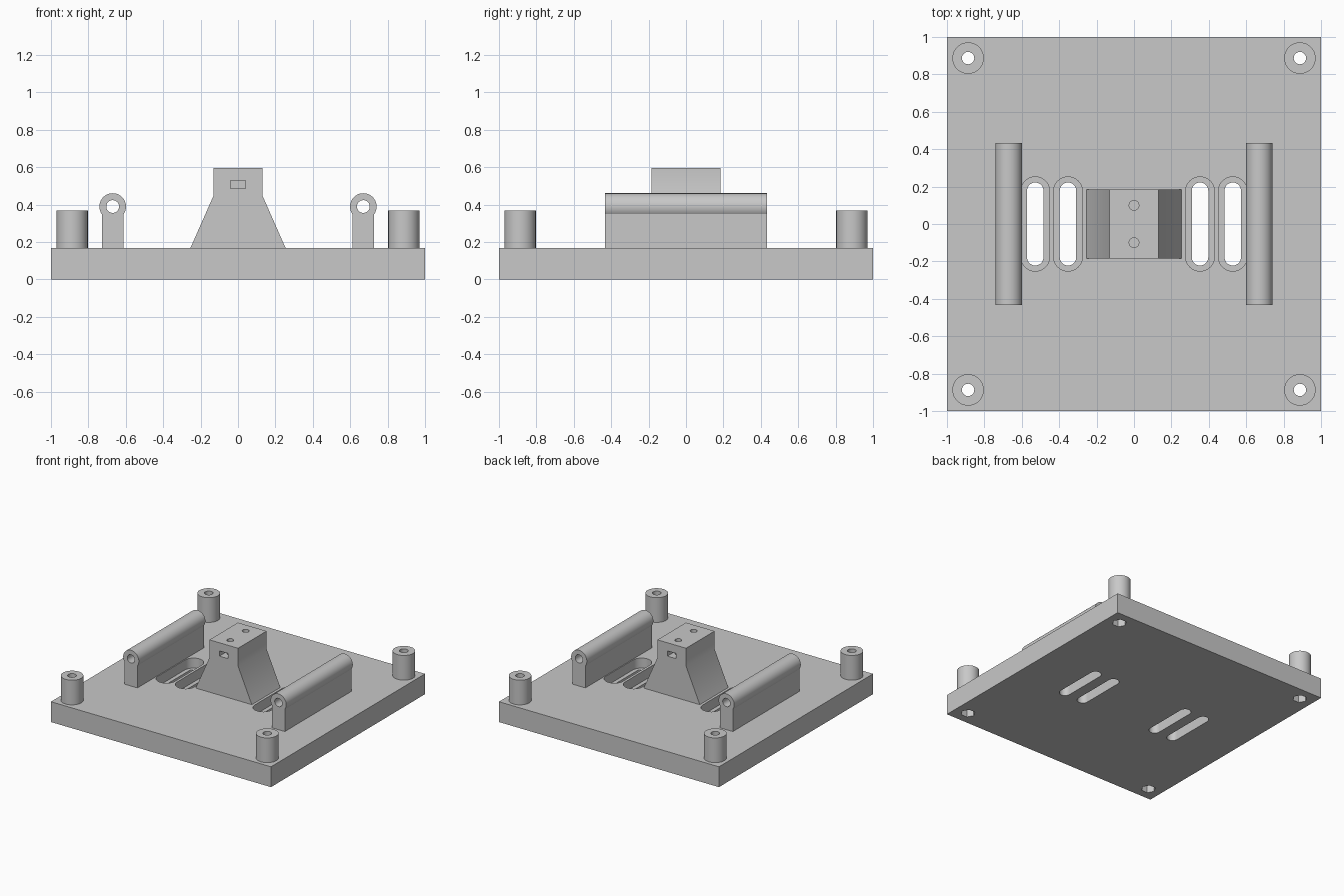
import bpy, bmesh
from math import sin, cos, pi, acos, radians

cube = bpy.data.objects.get("Cube")
if cube:
    bpy.data.objects.remove(cube, do_unlink=True)

grey = bpy.data.materials.new("plain grey")
grey.use_nodes = True
grey.diffuse_color = (0.58, 0.58, 0.58, 1)
grey.node_tree.nodes["Principled BSDF"].inputs["Base Color"].default_value = grey.diffuse_color


# Outlines
def arc(cx, cy, r, start, end, n):
    return [(cx + r * cos(start + (end - start) * i / n),
             cy + r * sin(start + (end - start) * i / n)) for i in range(n + 1)]


def circle(cx, cy, r, n=48):
    return arc(cx, cy, r, 0, 2 * pi, n)[:-1]


def rect(x0, x1, y0, y1):
    return [(x0, y0), (x1, y0), (x1, y1), (x0, y1)]


def stadium(cx, r, half):
    return arc(cx, half - r, r, 0, pi, 20) + arc(cx, r - half, r, pi, 2 * pi, 20)


# Extrude an outline along z, or along y when it is drawn in x and z
def prism(name, outline, lo, hi, axis="z"):
    bm = bmesh.new()
    place = (lambda u, v, w: (u, v, w)) if axis == "z" else (lambda u, v, w: (u, w, v))
    low = [bm.verts.new(place(u, v, lo)) for u, v in outline]
    high = [bm.verts.new(place(u, v, hi)) for u, v in outline]
    bm.faces.new(low)
    bm.faces.new(high)
    for i in range(len(low)):
        j = (i + 1) % len(low)
        bm.faces.new((low[i], low[j], high[j], high[i]))
    bmesh.ops.recalc_face_normals(bm, faces=bm.faces)
    mesh = bpy.data.meshes.new(name)
    bm.to_mesh(mesh)
    bm.free()
    mesh.materials.append(grey)
    ob = bpy.data.objects.new(name, mesh)
    bpy.context.collection.objects.link(ob)
    return ob


def cut(ob, cutters):
    bpy.context.view_layer.objects.active = ob
    for c in cutters:
        mod = ob.modifiers.new("cut", "BOOLEAN")
        mod.operation = "DIFFERENCE"
        mod.solver = "EXACT"
        mod.object = c
        bpy.ops.object.modifier_apply(modifier=mod.name)
        bpy.data.objects.remove(c, do_unlink=True)


def finish(ob):
    bpy.ops.object.select_all(action="DESELECT")
    ob.select_set(True)
    bpy.context.view_layer.objects.active = ob
    bpy.ops.object.shade_smooth_by_angle(angle=radians(30))


TOP = 0.167
CORNERS = [(x, y) for x in (-0.887, 0.887) for y in (-0.887, 0.887)]

# Base plate with recessed slots, screw holes and hex nut pockets below
plate = prism("base_plate", rect(-1, 1, -1, 1), 0, TOP)
cutters = []
for x in (-0.528, -0.353, 0.353, 0.528):
    cutters.append(prism("slot_recess", stadium(x, 0.077, 0.252), 0.085, 0.3))
    cutters.append(prism("slot", stadium(x, 0.044, 0.222), -0.1, 0.3))
for x, y in CORNERS:
    cutters.append(prism("screw_hole", circle(x, y, 0.033), -0.1, 0.3))
    cutters.append(prism("nut_pocket", circle(x, y, 0.055, 6), -0.1, 0.07))
cut(plate, cutters)
finish(plate)

# Hollow corner posts
for i, (x, y) in enumerate(CORNERS):
    post = prism(f"corner_post_{i + 1}", circle(x, y, 0.084), TOP, 0.37)
    cut(post, [prism("post_bore", circle(x, y, 0.033), 0, 0.5)])
    finish(post)

# Side rails with a round bored top
R, STEM, RAIL_Z = 0.071, 0.058, 0.39
a = acos(STEM / R)
for name, x in (("right_rail", -0.67), ("left_rail", 0.67)):
    outline = arc(x, RAIL_Z, R, -a, pi + a, 48) + [(x - STEM, TOP), (x + STEM, TOP)]
    rail = prism(name, outline, -0.432, 0.432, "y")
    cut(rail, [prism("rail_bore", circle(x, RAIL_Z, 0.034), -0.6, 0.6, "y")])
    finish(rail)

# Central tapered pedestal with nut slots and screw holes
profile = [(-0.255, TOP), (0.255, TOP), (0.13, 0.45), (0.13, 0.597), (-0.13, 0.597), (-0.13, 0.45)]
pedestal = prism("pedestal", profile, -0.185, 0.185, "y")
cutters = []
for s in (-1, 1):
    lo, hi = sorted((s * 0.06, s * 0.3))
    cutters.append(prism("nut_slot", rect(-0.04, 0.04, 0.487, 0.53), lo, hi, "y"))
    cutters.append(prism("top_hole", circle(0, s * 0.1, 0.026, 32), 0.42, 0.7))
cut(pedestal, cutters)
finish(pedestal)
